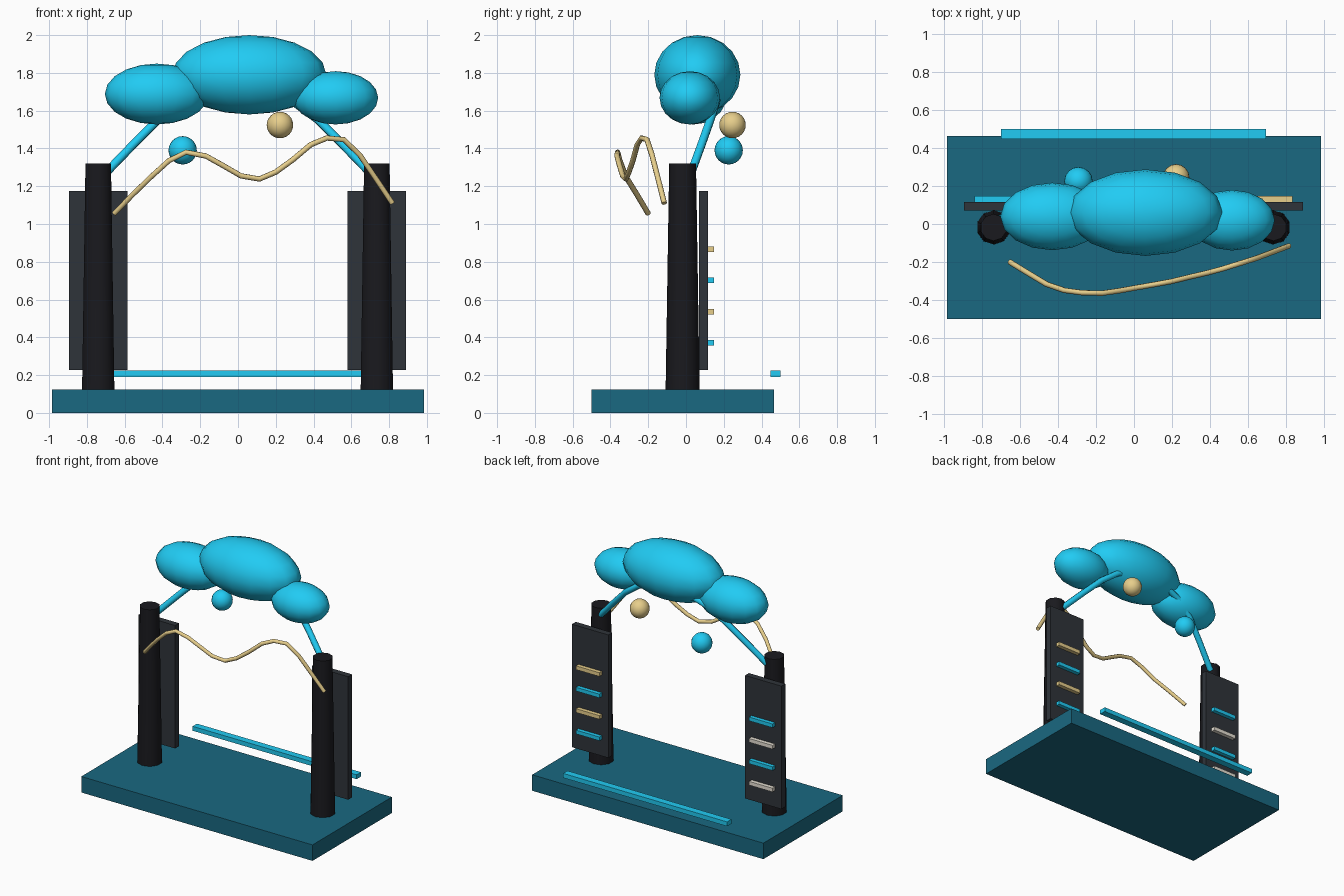
import bpy, math

if "Cube" in bpy.data.objects:
    bpy.data.objects.remove(bpy.data.objects["Cube"])


def material(name, rgb):
    m = bpy.data.materials.new(name)
    m.diffuse_color = (*rgb, 1)
    m.use_nodes = True
    m.node_tree.nodes["Principled BSDF"].inputs["Base Color"].default_value = m.diffuse_color
    return m


TEAL = material("deep_teal", (0.01, 0.14, 0.22))
CYAN = material("bright_cyan", (0.015, 0.6, 0.9))
BLACK = material("black", (0.01, 0.01, 0.013))
SLATE = material("slate", (0.028, 0.034, 0.042))
GOLD = material("sand_gold", (0.8, 0.62, 0.26))
CREAM = material("cream", (0.8, 0.75, 0.66))


def finish(name, mat, smooth=False):
    ob = bpy.context.object
    ob.name = name
    ob.data.materials.append(mat)
    if smooth:
        bpy.ops.object.shade_smooth_by_angle(angle=math.radians(50))
    return ob


def box(name, lo, hi, mat):
    centre = [(a + b) / 2 for a, b in zip(lo, hi)]
    bpy.ops.mesh.primitive_cube_add(size=1, location=centre)
    bpy.context.object.scale = [b - a for a, b in zip(lo, hi)]
    bpy.ops.object.transform_apply(location=False, rotation=False, scale=True)
    return finish(name, mat)


def ellipsoid(name, centre, radii, mat, segments=16, rings=10):
    bpy.ops.mesh.primitive_uv_sphere_add(segments=segments, ring_count=rings, radius=1, location=centre)
    bpy.context.object.scale = radii
    bpy.ops.object.transform_apply(location=False, rotation=False, scale=True)
    return finish(name, mat, True)


def tube(name, points, radius, mat):
    cu = bpy.data.curves.new(name, 'CURVE')
    cu.dimensions = '3D'
    cu.bevel_depth = radius
    cu.bevel_resolution = 2
    cu.use_fill_caps = True
    sp = cu.splines.new('POLY')
    sp.points.add(len(points) - 1)
    for p, co in zip(sp.points, points):
        p.co = (*co, 1)
    sp.use_smooth = True
    ob = bpy.data.objects.new(name, cu)
    bpy.context.collection.objects.link(ob)
    cu.materials.append(mat)
    return ob


# Base slab and the light rail at its back edge
box("base", (-0.985, -0.5, 0), (0.985, 0.465, 0.123), TEAL)
box("back_rail", (-0.7, 0.447, 0.19), (0.697, 0.5, 0.224), CYAN)

# Posts, back panels and their coloured strips
for side, x, alt in (("left", -0.74, (CYAN, CREAM)), ("right", 0.735, (GOLD, CYAN))):
    bpy.ops.mesh.primitive_cone_add(vertices=10, radius1=0.09, radius2=0.071, depth=1.2,
                                    location=(x, -0.018, 0.72))
    finish(side + "_post", BLACK, True)
    box(side + "_panel", (x - 0.155, 0.07, 0.228), (x + 0.155, 0.117, 1.175), SLATE)
    for i in range(4):
        z = 0.866 - 0.165 * i
        box(f"{side}_strip_{i + 1}", (x - 0.1, 0.115, z - 0.0145), (x + 0.1, 0.147, z + 0.0145), alt[i % 2])

# Cloud canopy
ellipsoid("cloud_centre", (0.06, 0.06, 1.79), (0.408, 0.228, 0.21), CYAN)
ellipsoid("cloud_left", (-0.43, 0.04, 1.688), (0.275, 0.178, 0.161), CYAN)
ellipsoid("cloud_right", (0.517, 0.02, 1.668), (0.225, 0.16, 0.141), CYAN)

# Arch carrying the cloud between the posts
half = [(0.705, 0.025, 1.265), (0.56, 0.08, 1.415), (0.42, 0.13, 1.555), (0.29, 0.16, 1.65), (0.15, 0.17, 1.7)]
arch = [(-x, y, z) for x, y, z in half] + [(0, 0.17, 1.715)] + half[::-1]
tube("support_arch", arch, 0.023, CYAN)

# Hanging balls
ellipsoid("cyan_ball", (-0.293, 0.226, 1.39), (0.075,) * 3, CYAN, 16, 12)
ellipsoid("gold_ball", (0.222, 0.246, 1.524), (0.07,) * 3, GOLD, 16, 12)

# Wavy ribbon across the front
wave = [(-0.655, -0.2, 1.055), (-0.56, -0.258, 1.153), (-0.46, -0.318, 1.25), (-0.366, -0.35, 1.335),
        (-0.275, -0.362, 1.38), (-0.17, -0.365, 1.36), (-0.08, -0.352, 1.31), (0.015, -0.335, 1.255),
        (0.113, -0.318, 1.238), (0.2, -0.302, 1.275), (0.29, -0.28, 1.34), (0.385, -0.258, 1.42),
        (0.47, -0.235, 1.455), (0.56, -0.207, 1.447), (0.645, -0.18, 1.365), (0.73, -0.148, 1.24),
        (0.817, -0.115, 1.11)]
tube("wave_ribbon", wave, 0.0145, GOLD)
